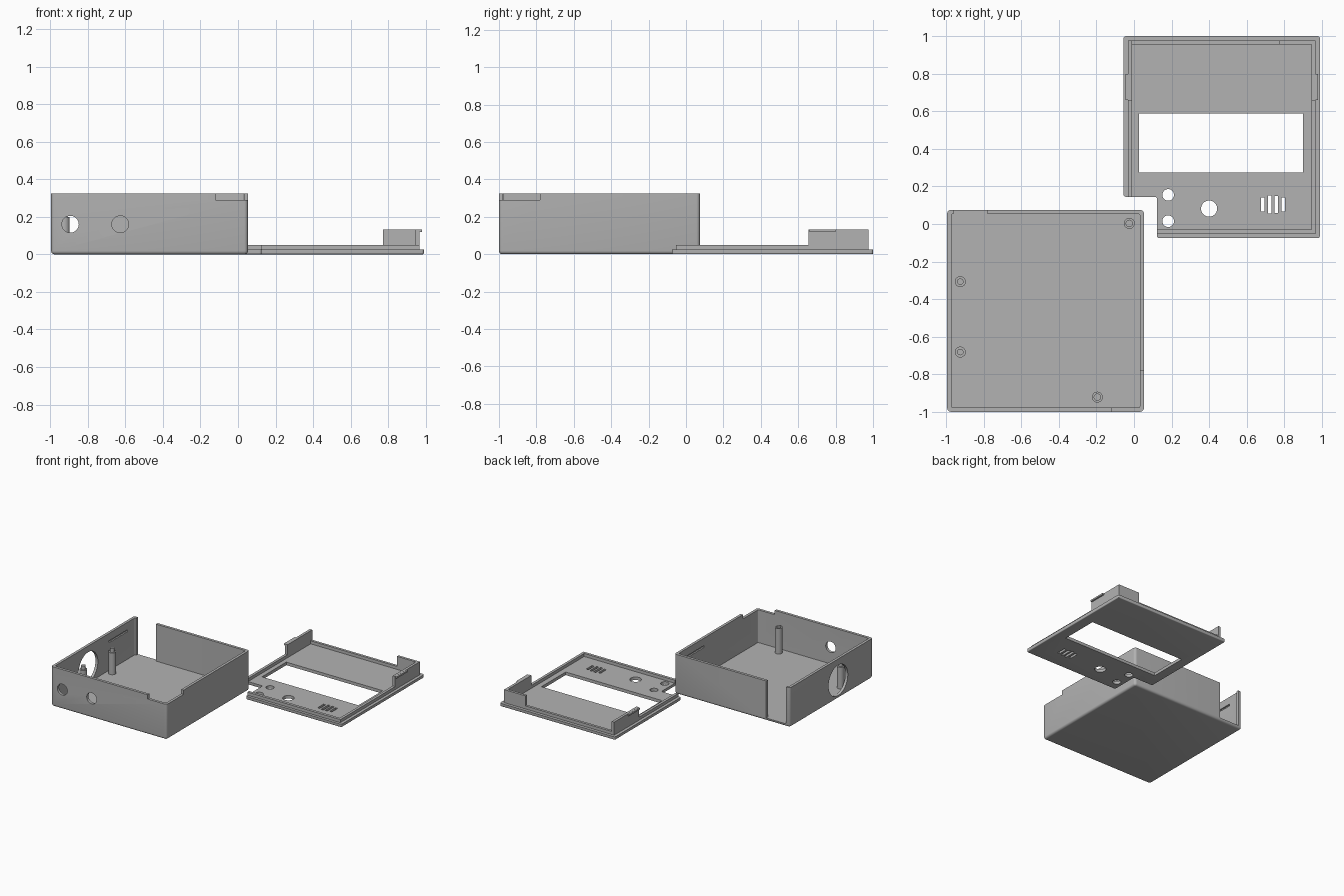
import bpy, bmesh, math
from mathutils import Matrix, Vector

if "Cube" in bpy.data.objects:
    bpy.data.objects.remove(bpy.data.objects["Cube"])

grey = bpy.data.materials.new("grey_plastic")
grey.diffuse_color = (0.45, 0.45, 0.45, 1)
grey.use_nodes = True
grey.node_tree.nodes["Principled BSDF"].inputs["Base Color"].default_value = grey.diffuse_color


def make(name, bm):
    bmesh.ops.recalc_face_normals(bm, faces=bm.faces[:])
    me = bpy.data.meshes.new(name)
    bm.to_mesh(me)
    bm.free()
    me.materials.append(grey)
    ob = bpy.data.objects.new(name, me)
    bpy.context.collection.objects.link(ob)
    return ob


def prism(name, pts, z0, z1, corner=0, bottom=0):
    """Extrude an outline, round its upright edges, then ease the bottom rim."""
    bm = bmesh.new()
    face = bm.faces.new([bm.verts.new((x, y, z0)) for x, y in pts])
    res = bmesh.ops.extrude_face_region(bm, geom=[face])
    bmesh.ops.translate(bm, vec=(0, 0, z1 - z0),
                        verts=[v for v in res["geom"] if isinstance(v, bmesh.types.BMVert)])
    bmesh.ops.recalc_face_normals(bm, faces=bm.faces[:])
    if corner:
        up = [e for e in bm.edges if abs(e.verts[0].co.z - e.verts[1].co.z) > 1e-4]
        bmesh.ops.bevel(bm, geom=up, offset=corner, segments=5, profile=0.5, affect='EDGES')
    if bottom:
        rim = [e for e in bm.edges if all(abs(v.co.z - z0) < 1e-5 for v in e.verts)]
        bmesh.ops.bevel(bm, geom=rim, offset=bottom, segments=4, profile=0.5, affect='EDGES')
    return make(name, bm)


def rect(x0, x1, y0, y1):
    return [(x0, y0), (x1, y0), (x1, y1), (x0, y1)]


def block(name, x0, x1, y0, y1, z0, z1):
    return prism(name, rect(x0, x1, y0, y1), z0, z1)


def rod(name, centre, r, depth, axis='Z'):
    bm = bmesh.new()
    rot = Vector((0, 0, 1)).rotation_difference(
        Vector({'X': (1, 0, 0), 'Y': (0, 1, 0), 'Z': (0, 0, 1)}[axis])).to_matrix().to_4x4()
    bmesh.ops.create_cone(bm, cap_ends=True, segments=32, radius1=r, radius2=r, depth=depth,
                          matrix=Matrix.Translation(centre) @ rot)
    return make(name, bm)


def boolean(ob, tools, op='DIFFERENCE'):
    for t in tools:
        m = ob.modifiers.new("cut", 'BOOLEAN')
        m.operation, m.solver, m.object = op, 'EXACT', t
        dg = bpy.context.evaluated_depsgraph_get()
        me = bpy.data.meshes.new_from_object(ob.evaluated_get(dg))
        ob.modifiers.clear()
        ob.data = me
        bpy.data.objects.remove(t)


# Case: open tray
X0, X1, Y0, Y1, H = -0.995, 0.053, -1.0, 0.075, 0.325
W, FLOOR = 0.022, 0.022
case = prism("case", rect(X0, X1, Y0, Y1), 0, H, 0.02, 0.018)
boolean(case, [
    prism("hollow", rect(X0 + W, X1 - W, Y0 + W, Y1 - W), FLOOR, H + 0.1, 0.008),
    block("rear_gap", -0.96, -0.78, Y1 - 0.1, Y1 + 0.1, FLOOR, H + 0.1),
    block("corner_notch", -0.12, X1 + 0.1, Y0 - 0.1, -0.78, 0.29, H + 0.1),
    rod("front_hole_a", (-0.893, Y0, 0.16), 0.045, 0.15, 'Y'),
    rod("front_hole_b", (-0.627, Y0, 0.16), 0.045, 0.15, 'Y'),
    rod("side_hole", (X0, -0.55, 0.15), 0.125, 0.1, 'X'),
    block("clip_groove", X0 + W - 0.012, X1 - W + 0.012, -0.28, -0.04, 0.248, 0.264),
])

# Standoffs: two pegged, two hollow
for i, (x, y, pegged) in enumerate([(-0.925, -0.307, True), (-0.925, -0.682, True),
                                    (-0.195, -0.922, False), (-0.025, 0.003, False)]):
    top = 0.2 if pegged else 0.23
    post = rod("standoff_%d" % (i + 1), (x, y, (0.01 + top) / 2), 0.029, top - 0.01)
    if pegged:
        boolean(post, [rod("peg", (x, y, 0.2), 0.017, 0.06)], 'UNION')
    else:
        boolean(post, [rod("bore", (x, y, top), 0.017, 0.14)])

# Lid: plate with a corner notch, a window and round holes
LX0, LX1, LY0, LY1 = -0.056, 0.99, -0.075, 1.0
lid = prism("lid", [(0.122, LY0), (LX1, LY0), (LX1, LY1), (LX0, LY1), (LX0, 0.145), (0.122, 0.145)],
            0, 0.025, 0.012, 0.006)
cuts = [block("window", 0.026, 0.9, 0.273, 0.588, -0.1, 0.1)]
cuts += [rod("hole", (x, y, 0), r, 0.2) for x, y, r in
         [(0.182, 0.155, 0.031), (0.182, 0.015, 0.031), (0.4, 0.082, 0.043)]]
cuts += [block("slot", x - 0.01, x + 0.01, 0.104 - h, 0.104 + h, -0.1, 0.1) for x, h in
         [(0.686, 0.038), (0.723, 0.047), (0.758, 0.045), (0.795, 0.038)]]
boolean(lid, cuts)

# Raised lip just inside the lid edge, left off at the notch
lip = block("lid_lip", LX0 + 0.024, LX1 - 0.024, LY0 + 0.022, LY1 - 0.024, 0.02, 0.05)
boolean(lip, [block("inside", LX0 + 0.046, LX1 - 0.046, LY0 + 0.045, LY1 - 0.045, 0, 0.1),
              block("notch", LX0 - 0.1, 0.122, LY0 - 0.1, 0.145, 0, 0.1)])

# Clip tabs with latch ridges on both sides
for side, a, b, out in [("left", LX0 + 0.024, LX0 + 0.046, -1), ("right", LX1 - 0.046, LX1 - 0.024, 1)]:
    block("clip_tab_" + side, a, b, 0.655, 0.976, 0.02, 0.132)
    edge = a if out < 0 else b
    block("clip_ridge_" + side, min(edge, edge + out * 0.013), max(edge, edge + out * 0.013),
          0.66, 0.8, 0.118, 0.131)

# Flap that fills the rear gap
block("rear_flap", 0.772, LX1 - 0.024, 0.955, 0.976, 0.02, 0.132)

# Smooth rounded parts, keep sharp edges
for ob in bpy.data.objects:
    ob.select_set(True)
bpy.context.view_layer.objects.active = case
bpy.ops.object.shade_smooth_by_angle(angle=math.radians(30))
